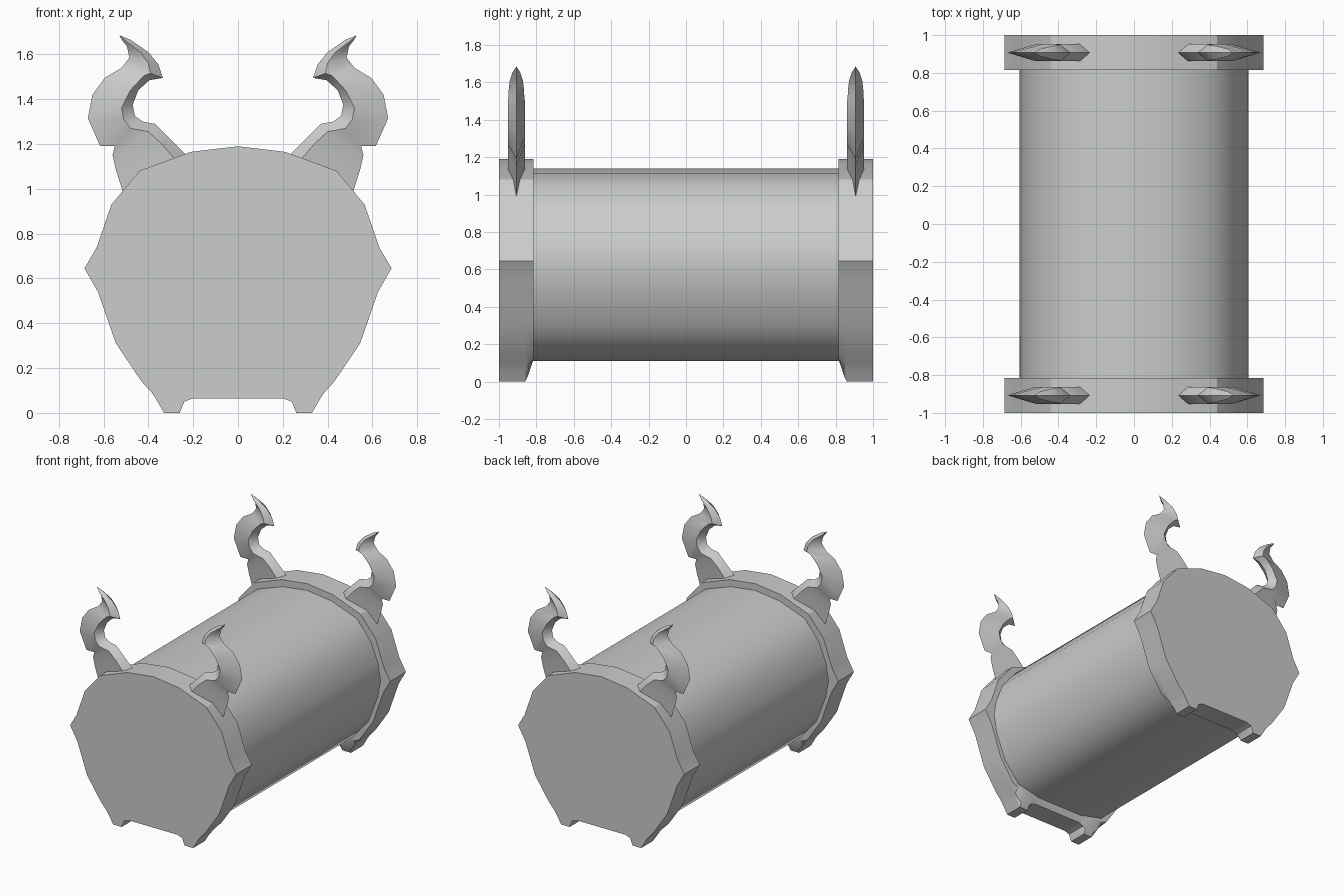
import bpy
import bmesh
import math

cube = bpy.data.objects.get("Cube")
if cube:
    bpy.data.objects.remove(cube, do_unlink=True)

# One plain grey for the whole model
grey = bpy.data.materials.new("stone_grey")
grey.use_nodes = True
colour = (0.59, 0.61, 0.60, 1)
grey.diffuse_color = colour
shader = next(n for n in grey.node_tree.nodes if n.type == 'BSDF_PRINCIPLED')
shader.inputs["Base Color"].default_value = colour


def loft(name, rings, smooth_angle):
    """Skin a list of closed rings, cap both ends and shade the result."""
    bm = bmesh.new()
    loops = [[bm.verts.new(point) for point in ring] for ring in rings]
    for lower, upper in zip(loops, loops[1:]):
        count = len(lower)
        for i in range(count):
            j = (i + 1) % count
            bm.faces.new((lower[i], lower[j], upper[j], upper[i]))
    bm.faces.new(loops[0])
    bm.faces.new(loops[-1])
    bmesh.ops.remove_doubles(bm, verts=bm.verts, dist=0.0002)
    bmesh.ops.recalc_face_normals(bm, faces=bm.faces)
    mesh = bpy.data.meshes.new(name)
    bm.to_mesh(mesh)
    bm.free()
    mesh.materials.append(grey)
    obj = bpy.data.objects.new(name, mesh)
    bpy.context.collection.objects.link(obj)
    bpy.ops.object.select_all(action='DESELECT')
    obj.select_set(True)
    bpy.context.view_layer.objects.active = obj
    bpy.ops.object.shade_smooth_by_angle(angle=math.radians(smooth_angle))
    return obj


def mirrored(half):
    """Complete a half profile that runs from top centre to the bottom."""
    return half + [(-x, z) for x, z in reversed(half) if x > 0]


# End plate outline with pointed sides and two feet
plate_outline = mirrored([
    (0, 1.19), (0.21, 1.165), (0.44, 1.08), (0.565, 0.93), (0.63, 0.74),
    (0.685, 0.645), (0.625, 0.54), (0.545, 0.31), (0.43, 0.14),
    (0.385, 0.09), (0.365, 0.06), (0.33, 0), (0.26, 0), (0.24, 0.05),
    (0.20, 0.065)])

# Rounded barrel outline
barrel_outline = mirrored([
    (0, 1.14), (0.20, 1.115), (0.41, 1.04), (0.525, 0.90), (0.585, 0.75),
    (0.605, 0.63), (0.58, 0.49), (0.505, 0.30), (0.38, 0.15), (0.20, 0.11)])

# Horn sections: inner edge, thick ridge, outer edge, half thickness
horn_sections = [
    ((0.19, 1.08), (0.26, 1.08), (0.49, 0.93), 0.045),
    ((0.22, 1.14), (0.28, 1.13), (0.515, 0.99), 0.045),
    ((0.295, 1.215), (0.34, 1.20), (0.545, 1.085), 0.045),
    ((0.37, 1.29), (0.40, 1.255), (0.56, 1.15), 0.045),
    ((0.425, 1.30), (0.48, 1.27), (0.55, 1.19), 0.045),
    ((0.46, 1.325), (0.51, 1.31), (0.615, 1.19), 0.045),
    ((0.47, 1.375), (0.52, 1.36), (0.67, 1.315), 0.045),
    ((0.445, 1.44), (0.48, 1.44), (0.65, 1.42), 0.045),
    ((0.395, 1.485), (0.42, 1.505), (0.595, 1.495), 0.045),
    ((0.335, 1.495), (0.39, 1.515), (0.52, 1.54), 0.043),
    ((0.355, 1.555), (0.40, 1.56), (0.485, 1.585), 0.041),
    ((0.40, 1.61), (0.435, 1.61), (0.495, 1.635), 0.035),
    ((0.48, 1.665), (0.495, 1.655), (0.515, 1.66), 0.02),
    ((0.53, 1.685), (0.53, 1.685), (0.53, 1.685), 0)]

# Barrel between the plates
loft("barrel", [[(x, y, z) for x, z in barrel_outline]
                for y in (-0.82, 0.82)], 40)

for end, direction in (("front", -1), ("back", 1)):
    # Plate, with the feet sloping up towards the barrel
    steps = [(1, 0), (0.86, 0), (0.845, 0.03), (0.815, 0.12)]
    loft(end + "_plate",
         [[(x, direction * depth, max(z, floor)) for x, z in plate_outline]
          for depth, floor in steps], 28)

    # Pair of curved horns, sharp along both edges
    for side, sign in (("left", 1), ("right", -1)):
        y = direction * 0.907
        rings = []
        for inner, ridge, outer, thick in horn_sections:
            rings.append([
                (sign * inner[0], y, inner[1]),
                (sign * ridge[0], y - thick, ridge[1]),
                (sign * outer[0], y, outer[1]),
                (sign * ridge[0], y + thick, ridge[1])])
        loft(end + "_" + side + "_horn", rings, 35)
